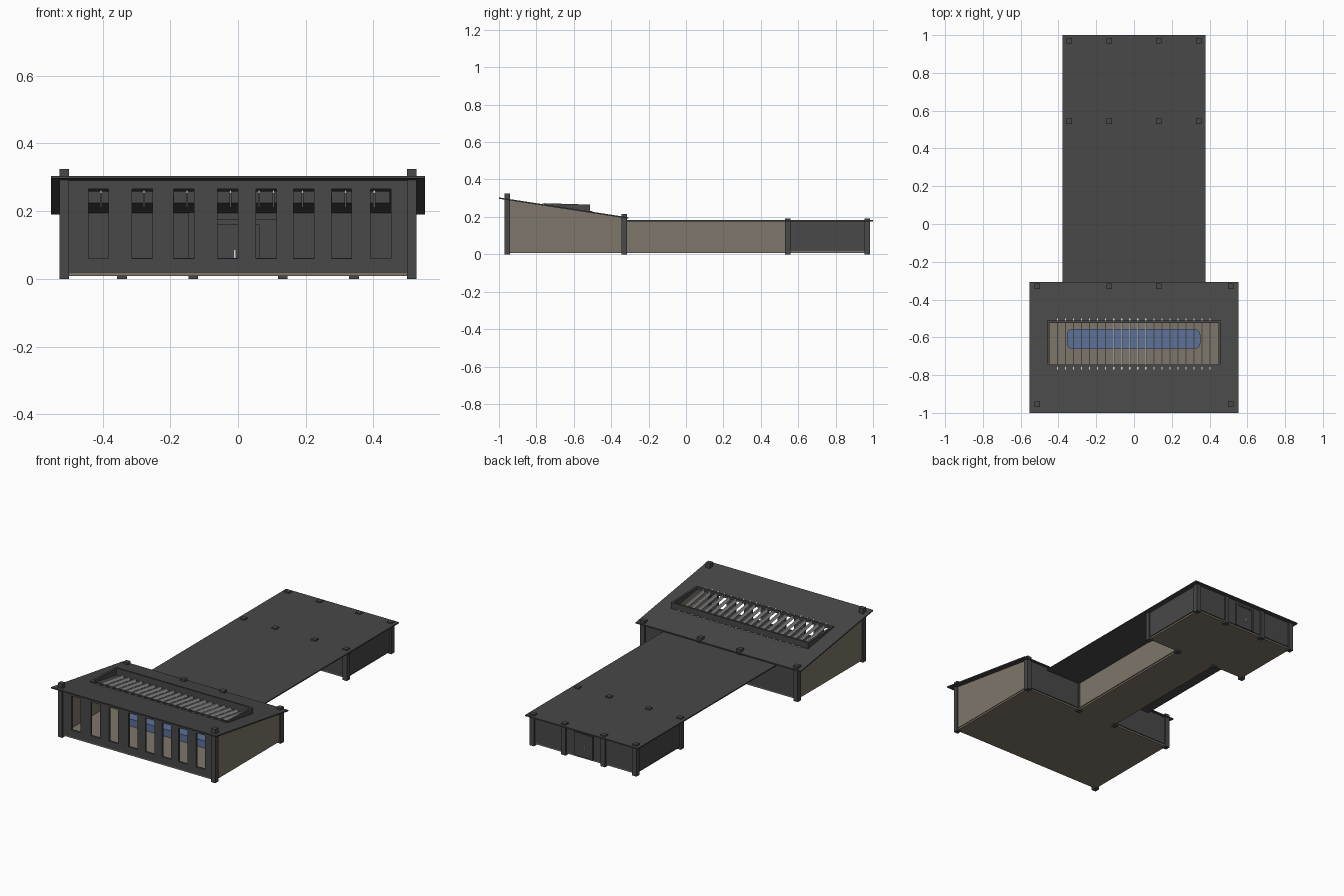
import bpy, bmesh, math
from mathutils import Vector

if "Cube" in bpy.data.objects:
    bpy.data.objects.remove(bpy.data.objects["Cube"])


def material(name, rgb):
    m = bpy.data.materials.new(name)
    m.diffuse_color = (*rgb, 1)
    m.use_nodes = True
    m.node_tree.nodes["Principled BSDF"].inputs["Base Color"].default_value = m.diffuse_color
    return m


DARK = material("charcoal_panel", (0.065, 0.065, 0.065))
TAN = material("warm_concrete", (0.212, 0.180, 0.145))
BLUE = material("pool_blue", (0.11, 0.165, 0.32))
LIGHT = material("pale_metal", (0.68, 0.68, 0.68))


def finish(name, bm, mat):
    bmesh.ops.remove_doubles(bm, verts=bm.verts, dist=1e-5)
    bmesh.ops.recalc_face_normals(bm, faces=bm.faces)
    me = bpy.data.meshes.new(name)
    bm.to_mesh(me)
    bm.free()
    me.materials.append(mat)
    ob = bpy.data.objects.new(name, me)
    bpy.context.collection.objects.link(ob)
    return ob


def prism(name, points, offset, mat):
    """Flat outline swept along an offset vector."""
    bm = bmesh.new()
    face = bm.faces.new([bm.verts.new(p) for p in points])
    ext = bmesh.ops.extrude_face_region(bm, geom=[face])
    bmesh.ops.translate(bm, vec=Vector(offset),
                        verts=[g for g in ext["geom"] if isinstance(g, bmesh.types.BMVert)])
    return finish(name, bm, mat)


def box(name, x0, x1, y0, y1, z0, z1, mat):
    return prism(name, [(x0, y0, z0), (x1, y0, z0), (x1, y1, z0), (x0, y1, z0)],
                 (0, 0, z1 - z0), mat)


def wall(name, x0, x1, y, z0, z1, openings, mat, t=0.012):
    """Wall along x; openings are (x0, x1, z0, z1) cells left out of a grid."""
    xs = sorted({x0, x1, *[v for o in openings for v in o[:2]]})
    zs = sorted({z0, z1, *[v for o in openings for v in o[2:]]})
    bm = bmesh.new()
    for a, b in zip(xs, xs[1:]):
        for c, d in zip(zs, zs[1:]):
            mx, mz = (a + b) / 2, (c + d) / 2
            if any(o[0] < mx < o[1] and o[2] < mz < o[3] for o in openings):
                continue
            bm.faces.new([bm.verts.new(p) for p in
                          ((a, y - t / 2, c), (b, y - t / 2, c), (b, y - t / 2, d), (a, y - t / 2, d))])
    bmesh.ops.remove_doubles(bm, verts=bm.verts, dist=1e-5)
    ext = bmesh.ops.extrude_face_region(bm, geom=bm.faces[:])
    bmesh.ops.translate(bm, vec=(0, t, 0),
                        verts=[g for g in ext["geom"] if isinstance(g, bmesh.types.BMVert)])
    return finish(name, bm, mat)


def ring(name, outer, inner, low, high, mat):
    """Rectangular frame; low and high give z from y."""
    bm = bmesh.new()

    def loop(r, z):
        x, y0, y1 = r
        return [bm.verts.new((px, py, z(py))) for px, py in ((-x, y0), (x, y0), (x, y1), (-x, y1))]
    loops = [loop(outer, low), loop(outer, high), loop(inner, high), loop(inner, low)]
    for k in range(4):
        a, b = loops[k], loops[(k + 1) % 4]
        for i in range(4):
            j = (i + 1) % 4
            bm.faces.new((a[i], a[j], b[j], b[i]))
    return finish(name, bm, mat)


def roof_top(y):
    return 0.304 - 0.154 * (y + 1)


def roof_under(y):
    return roof_top(y) - 0.007


# Floors
F0, F1 = 0.008, 0.018
box("hall_floor", -0.515, 0.515, -0.955, -0.33, F0, F1, TAN)
box("corridor_floor", -0.132, 0.132, -0.33, 0.545, F0, F1, TAN)
box("rear_floor", -0.343, 0.343, 0.545, 0.97, F0, F1, TAN)

# Front wall with eight tall openings
centers = (-0.412, -0.283, -0.16, -0.03, 0.083, 0.194, 0.306, 0.422)
wins = [(c - 0.03, c + 0.03, 0.06, 0.265) for c in centers]
wall("front_wall", -0.51, 0.51, -0.955, F1, roof_under(-0.955), wins, DARK)

# Hall back wall and rear block walls
passage = [(-0.118, 0.118, F1, 0.174)]
wall("hall_back_wall", -0.51, 0.51, -0.33, F1, roof_under(-0.33), passage, DARK)
wall("rear_block_front_wall", -0.343, 0.343, 0.545, F1, 0.176, passage, DARK)
wall("rear_block_back_wall", -0.343, 0.343, 0.97, F1, 0.176, [], DARK)

# Side walls, mirrored
for s, side in ((1, "right"), (-1, "left")):
    y0, y1 = -0.955, -0.33
    prism(side + "_hall_wall",
          [(s * 0.507, y0, F1), (s * 0.507, y1, F1),
           (s * 0.507, y1, roof_under(y1)), (s * 0.507, y0, roof_under(y0))],
          (s * 0.012, 0, 0), TAN)
    a, b = sorted((s * 0.126, s * 0.138))
    box(side + "_corridor_wall", a, b, -0.33, 0.545, F1, 0.176, TAN)
    a, b = sorted((s * 0.337, s * 0.349))
    box(side + "_rear_wall", a, b, 0.545, 0.97, F1, 0.176, DARK)

# Posts
posts = [(0.513, -0.955, 0.325)]
posts += [(x, -0.33, 0.215) for x in (0.513, 0.132)]
posts += [(x, y, 0.191) for x in (0.343, 0.132) for y in (0.545, 0.97)]
for x, y, top in posts:
    for s in (1, -1):
        box("post", s * x - 0.0145, s * x + 0.0145, y - 0.0145, y + 0.0145, 0, top, DARK)

# Roofs
ring("hall_roof", (0.553, -1.0, -0.308), (0.447, -0.744, -0.523), roof_under, roof_top, DARK)
box("rear_roof", -0.378, 0.378, -0.323, 1.0, 0.176, 0.183, DARK)

# Skylight curb with a nearly level top
ring("skylight_curb", (0.46, -0.757, -0.512), (0.447, -0.744, -0.523),
     roof_under, lambda y: 0.273 - 0.03 * (y + 0.757), DARK)

# Skylight fins following the roof slope
for i in range(20):
    x = -0.405 + i * 0.0425
    y0, y1 = -0.769, -0.499
    prism("skylight_fin",
          [(x - 0.003, y0, roof_top(y0) - 0.016), (x - 0.003, y1, roof_top(y1) - 0.016),
           (x - 0.003, y1, roof_top(y1) + 0.004), (x - 0.003, y0, roof_top(y0) + 0.004)],
          (0.006, 0, 0), LIGHT)

# Raised pool with rounded corners
outline = []
for cx, cy, start in ((0.32, -0.587, 0), (-0.325, -0.587, 90), (-0.325, -0.63, 180), (0.32, -0.63, 270)):
    for k in range(6):
        a = math.radians(start + k * 18)
        outline.append((cx + 0.031 * math.cos(a), cy + 0.031 * math.sin(a), F1))
prism("pool", outline, (0, 0, 0.043), BLUE)

# Back door: frame, leaf and handles on both faces
for s in (1, -1):
    yc = 0.97 + s * 0.008
    for x in (-0.058, 0.058):
        box("door_jamb", x - 0.005, x + 0.005, yc - 0.005, yc + 0.005, F1, 0.158, DARK)
    box("door_head", -0.063, 0.063, yc - 0.005, yc + 0.005, 0.15, 0.16, DARK)
    box("door_leaf", -0.053, 0.053, yc - 0.003, yc + 0.001, F1, 0.15, DARK)
    box("door_handle", -0.012, -0.008, yc - 0.005, yc + 0.005, 0.062, 0.085, LIGHT)
